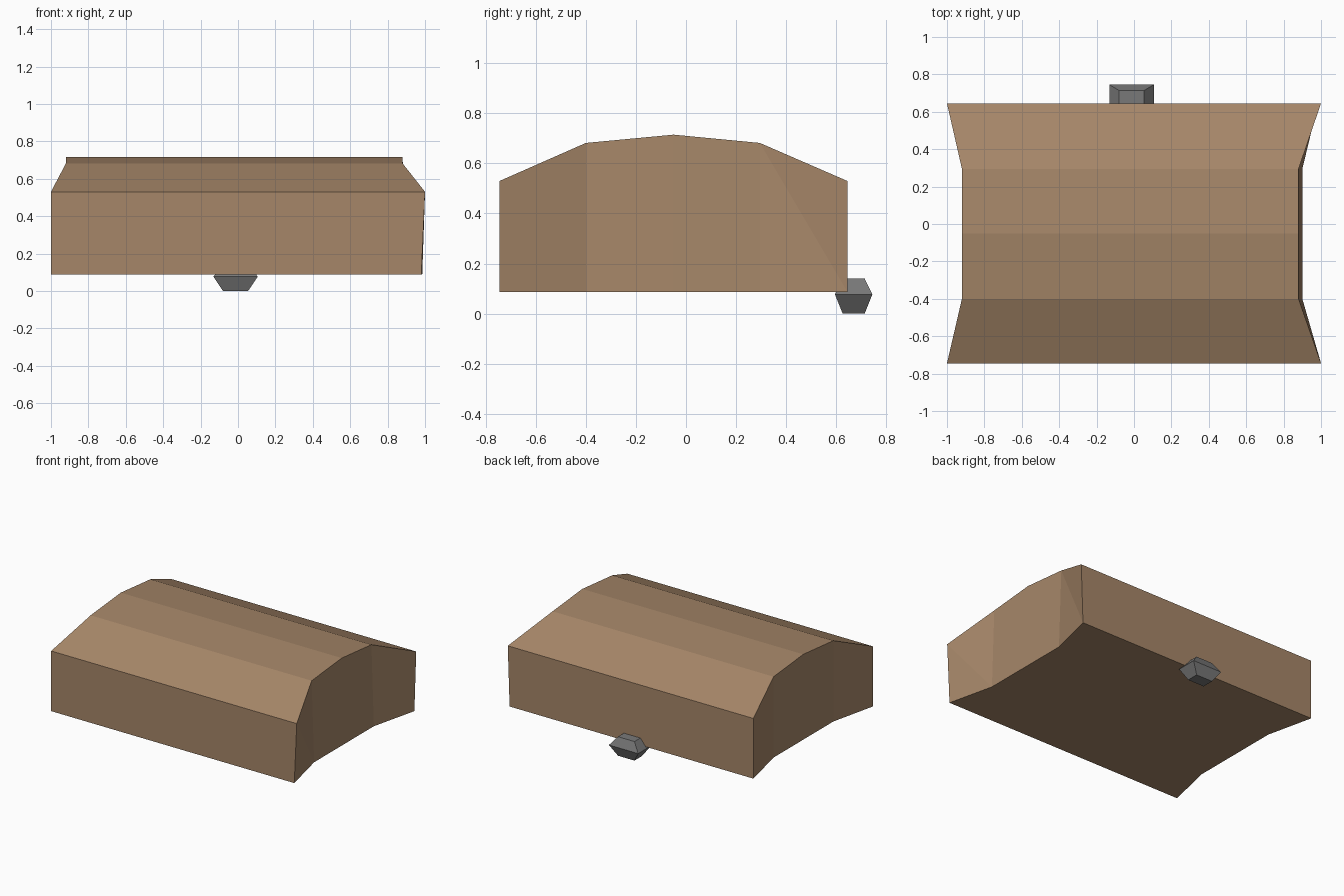
import bpy, bmesh

if "Cube" in bpy.data.objects:
    bpy.data.objects.remove(bpy.data.objects["Cube"])


def make_object(name, bm, color):
    bmesh.ops.recalc_face_normals(bm, faces=bm.faces[:])
    mesh = bpy.data.meshes.new(name)
    bm.to_mesh(mesh)
    bm.free()
    mat = bpy.data.materials.new(name + "_color")
    mat.diffuse_color = (*color, 1)
    mat.use_nodes = True
    mat.node_tree.nodes["Principled BSDF"].inputs["Base Color"].default_value = mat.diffuse_color
    mesh.materials.append(mat)
    obj = bpy.data.objects.new(name, mesh)
    bpy.context.collection.objects.link(obj)
    return obj


# Chest lid: arched stations from front to back
# y, top z, left x, right x at top, right x at bottom
stations = [(-0.745, 0.53, -1.0, 1.0, 0.98),
            (-0.40, 0.682, -0.92, 0.88, 0.90),
            (-0.05, 0.715, -0.92, 0.88, 0.90),
            (0.295, 0.682, -0.92, 0.88, 0.90),
            (0.645, 0.53, -1.0, 1.0, 0.985)]
BASE = 0.087
bm = bmesh.new()
rings = []
for y, z, left, right_top, right_low in stations:
    ring = [(left, y, BASE), (right_low, y, BASE), (right_top, y, z), (left, y, z)]
    rings.append([bm.verts.new(p) for p in ring])
for n, (a, b) in enumerate(zip(rings, rings[1:])):
    for i in (0, 2, 3):
        j = (i + 1) % 4
        bm.faces.new((a[i], a[j], b[j], b[i]))
    # right end is slightly twisted, so its panels are split
    if n == 0:
        panels = ((a[2], b[1], b[2]), (a[1], b[1], a[2]))
    elif n == 3:
        panels = ((a[1], b[1], a[2]), (b[1], b[2], a[2]))
    else:
        panels = ((a[1], b[1], b[2], a[2]),)
    for p in panels:
        bm.faces.new(p)
bm.faces.new(rings[0])
bm.faces.new(rings[-1])
make_object("chest_lid", bm, (0.38, 0.24, 0.14))

# Latch: block widest at its waist
bm = bmesh.new()
rings = []
for z, hx, hy in ((0.0, 0.067, 0.044), (0.077, 0.119, 0.075), (0.14, 0.067, 0.044)):
    rings.append([bm.verts.new((-0.013 + sx * hx, 0.67 + sy * hy, z))
                  for sx, sy in ((-1, -1), (1, -1), (1, 1), (-1, 1))])
for a, b in zip(rings, rings[1:]):
    for i in range(4):
        j = (i + 1) % 4
        bm.faces.new((a[i], a[j], b[j], b[i]))
bm.faces.new(rings[0])
bm.faces.new(rings[-1])
make_object("latch", bm, (0.19, 0.19, 0.19))
